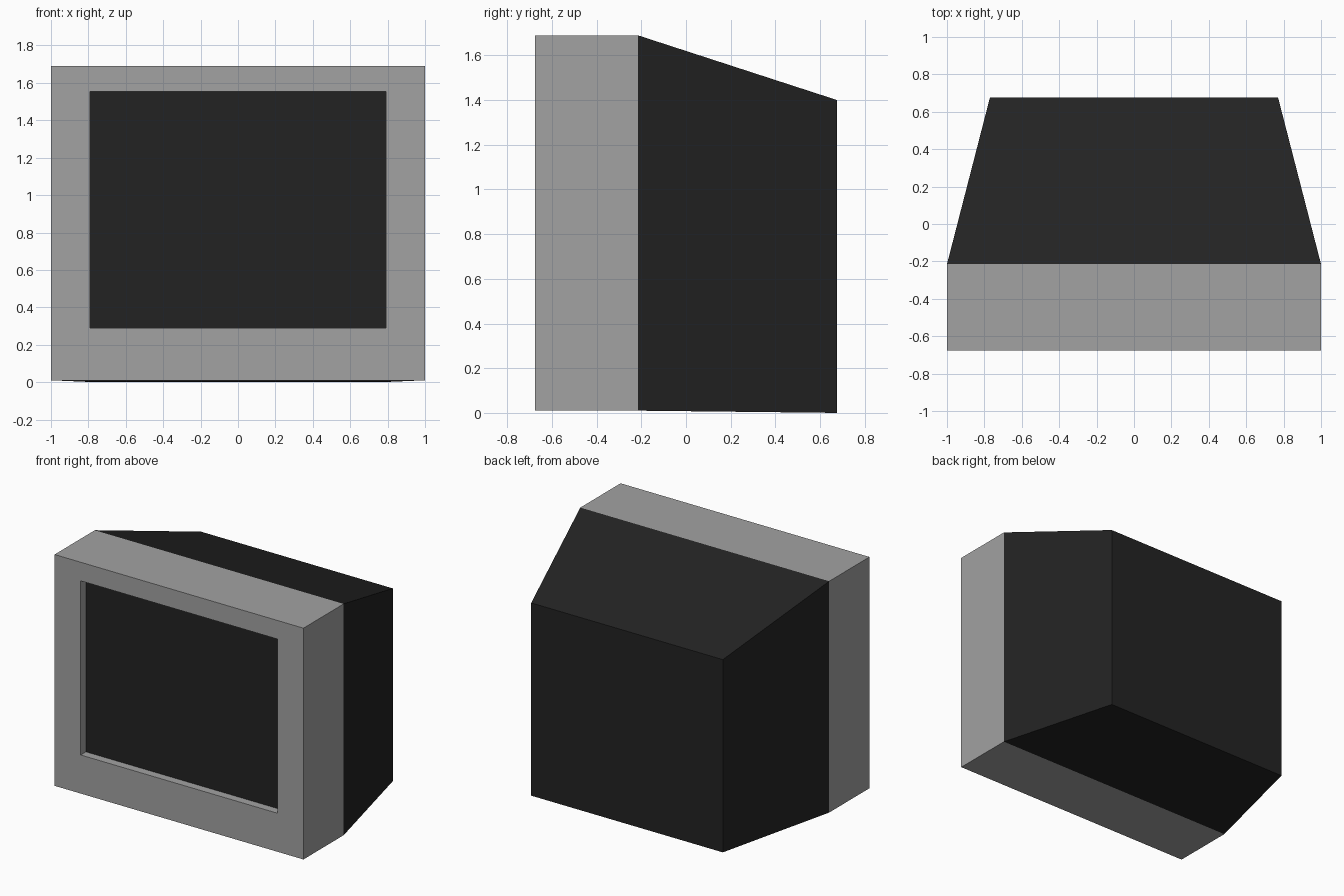
import bpy

if "Cube" in bpy.data.objects:
    bpy.data.objects.remove(bpy.data.objects["Cube"])


def material(name, value):
    m = bpy.data.materials.new(name)
    m.diffuse_color = (value, value, value, 1)
    m.use_nodes = True
    m.node_tree.nodes["Principled BSDF"].inputs["Base Color"].default_value = m.diffuse_color
    return m


grey = material("grey plastic", 0.36)
dark = material("dark plastic", 0.0165)


def shell(name, loops, mat, cap_end):
    """Join rectangles (half width, bottom, top, y) into a flat-sided shell."""
    verts, faces = [], []
    for w, z0, z1, y in loops:
        verts += [(-w, y, z0), (w, y, z0), (w, y, z1), (-w, y, z1)]
    for k in range(len(loops) - 1):
        a, b = 4 * k, 4 * k + 4
        for i in range(4):
            j = (i + 1) % 4
            faces.append((a + i, a + j, b + j, b + i))
    if cap_end:
        n = len(verts)
        faces.append((n - 1, n - 2, n - 3, n - 4))
    mesh = bpy.data.meshes.new(name)
    mesh.from_pydata(verts, [], faces)
    mesh.materials.append(mat)
    obj = bpy.data.objects.new(name, mesh)
    bpy.context.collection.objects.link(obj)
    return obj


FRONT, SEAM, BACK, GLASS = -0.677, -0.215, 0.677, -0.617

# Front bezel: outer sides, front rim and recessed inner walls
bezel = shell("bezel", [
    (0.79, 0.29, 1.555, GLASS),
    (0.79, 0.29, 1.555, FRONT),
    (1.0, 0.01, 1.69, FRONT),
    (1.0, 0.01, 1.69, SEAM),
], grey, False)

# Tapered rear housing, closed at the back
housing = shell("rear_housing", [
    (1.0, 0.01, 1.69, SEAM),
    (0.77, 0.0, 1.40, BACK),
], dark, True)

# Flat screen set into the bezel
mesh = bpy.data.meshes.new("screen")
mesh.from_pydata([(-0.79, GLASS, 0.29), (0.79, GLASS, 0.29),
                  (0.79, GLASS, 1.555), (-0.79, GLASS, 1.555)],
                 [], [(0, 1, 2, 3)])
mesh.materials.append(dark)
bpy.context.collection.objects.link(bpy.data.objects.new("screen", mesh))
